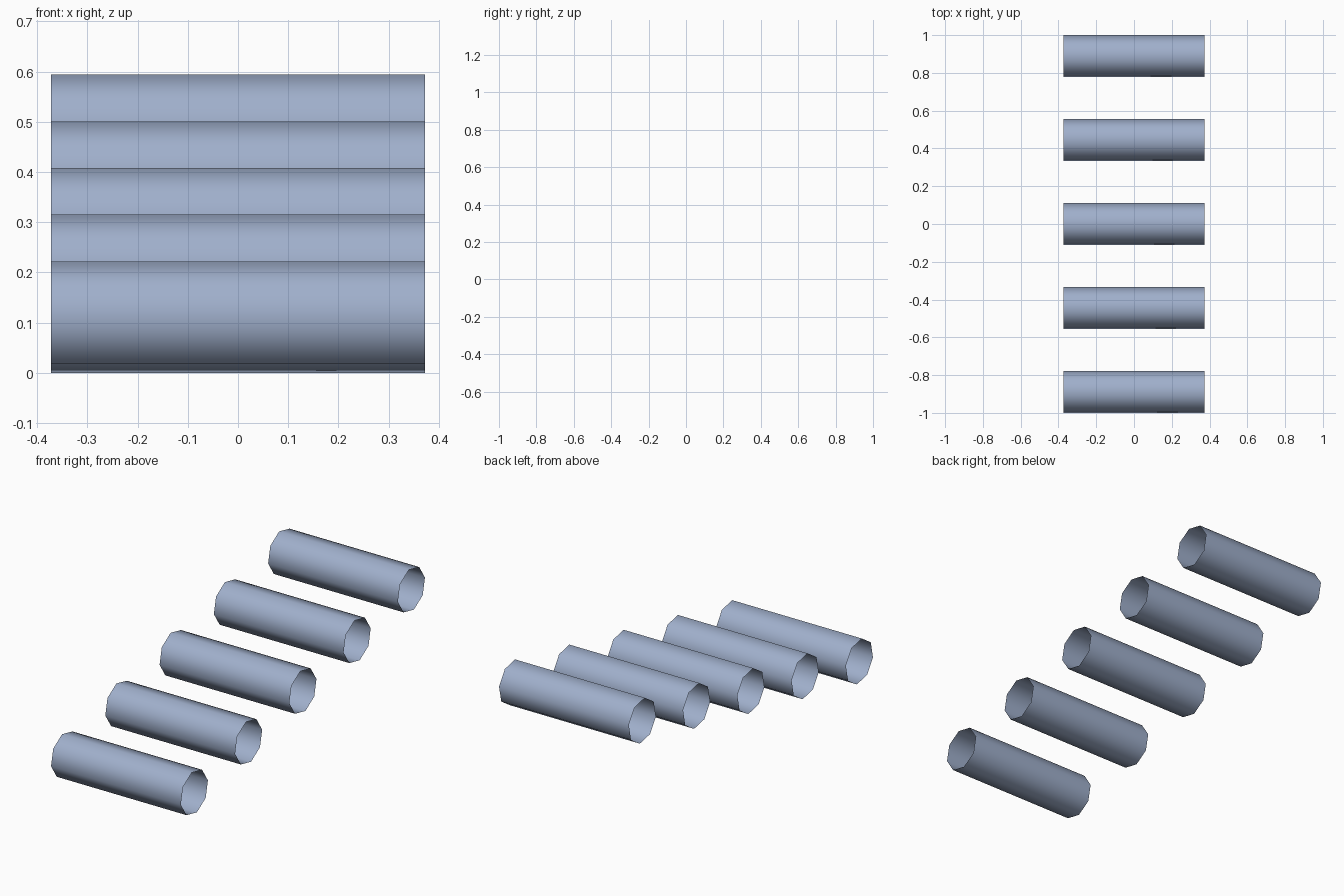
import bpy, bmesh, math

if "Cube" in bpy.data.objects:
    bpy.data.objects.remove(bpy.data.objects["Cube"])

SIDES = 8
HALF_LEN = 0.372
EXTENT = 0.111                      # half height of a tube
TWIST = math.radians(10.5)          # angle of the first corner
RADIUS = EXTENT / math.cos(TWIST)
COUNT, STEP_Y, STEP_Z = 5, 0.4445, 0.093

mat = bpy.data.materials.new("pale blue grey")
mat.diffuse_color = (0.35, 0.43, 0.60, 1)
mat.use_nodes = True
mat.node_tree.nodes["Principled BSDF"].inputs["Base Color"].default_value = mat.diffuse_color

# One thin, open-ended eight-sided tube along x, shared by all steps
mesh = bpy.data.meshes.new("tube")
bm = bmesh.new()
rings = []
for x in (-HALF_LEN, HALF_LEN):
    ring = []
    for i in range(SIDES):
        a = TWIST + 2 * math.pi * i / SIDES
        ring.append(bm.verts.new((x, RADIUS * math.cos(a), RADIUS * math.sin(a))))
    rings.append(ring)
left, right = rings
for i in range(SIDES):
    j = (i + 1) % SIDES
    face = bm.faces.new((left[i], right[i], right[j], left[j]))
    face.smooth = True
bm.normal_update()
# Make the faces point outwards
for face in bm.faces:
    c = face.calc_center_median()
    if face.normal.y * c.y + face.normal.z * c.z < 0:
        face.normal_flip()
bm.to_mesh(mesh)
bm.free()
mesh.materials.append(mat)

# Five tubes rising like steps towards the back
for n in range(COUNT):
    tube = bpy.data.objects.new(f"step_tube_{n + 1}", mesh)
    tube.location = (0, (n - (COUNT - 1) / 2) * STEP_Y, EXTENT + n * STEP_Z)
    bpy.context.collection.objects.link(tube)
